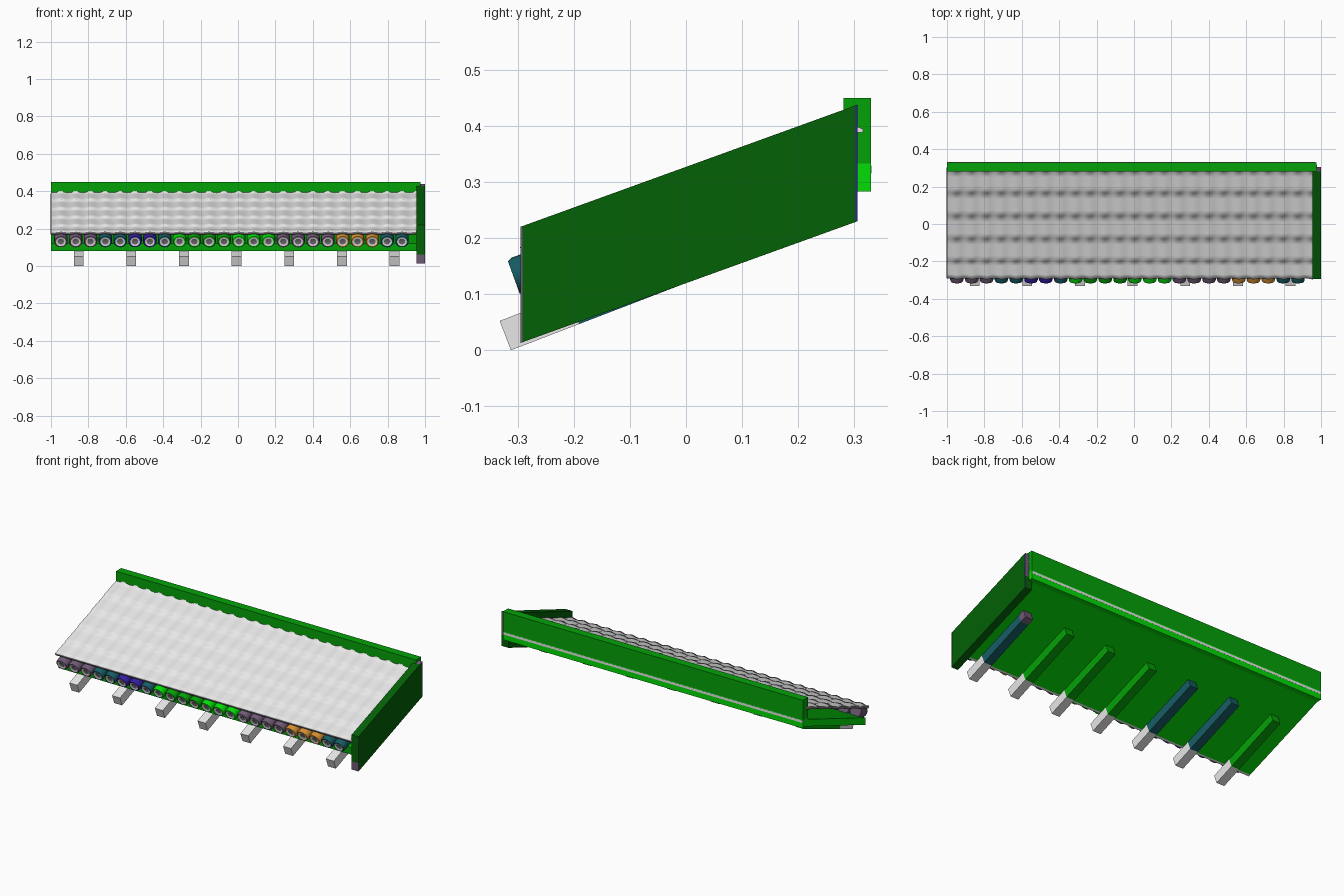
import bpy, bmesh, math
from mathutils import Vector

cube = bpy.data.objects.get("Cube")
if cube:
    bpy.data.objects.remove(cube, do_unlink=True)

PALETTE = {
    "green paint": (0.001, 0.36, 0.002),
    "dark green paint": (0.001, 0.12, 0.002),
    "bright green paint": (0.001, 0.72, 0.002),
    "light grey": (0.88, 0.88, 0.88),
    "dark grey": (0.17, 0.16, 0.17),
    "purple": (0.16, 0.10, 0.18),
    "teal": (0.008, 0.11, 0.13),
    "blue": (0.035, 0.012, 0.36),
    "orange": (0.66, 0.27, 0.03),
}
MATS = {}
for title, rgb in PALETTE.items():
    m = bpy.data.materials.new(title)
    m.use_nodes = True
    m.diffuse_color = (*rgb, 1)
    m.node_tree.nodes["Principled BSDF"].inputs["Base Color"].default_value = (*rgb, 1)
    MATS[title] = m


def pitched(degrees):
    """Directions along and square to a slope."""
    a = math.radians(degrees)
    return Vector((0, math.cos(a), math.sin(a))), Vector((0, -math.sin(a), math.cos(a)))


ALONG, UP = pitched(20)
SIDE = Vector((1, 0, 0))
PITCH = 0.0793      # spacing of the tile columns
FIRST = -0.947      # centre of the first column


def finish(name, bm, colours, rule=None):
    """Turn a bmesh into an object and colour its faces by a rule."""
    bmesh.ops.recalc_face_normals(bm, faces=bm.faces)
    if rule:
        for f in bm.faces:
            f.material_index = colours.index(rule(f.calc_center_median(), f.normal))
    mesh = bpy.data.meshes.new(name)
    bm.to_mesh(mesh)
    bm.free()
    for c in colours:
        mesh.materials.append(MATS[c])
    ob = bpy.data.objects.new(name, mesh)
    bpy.context.collection.objects.link(ob)
    return ob


def prism(name, outline, x0, x1, colours, rule=None):
    """Extrude a (y, z) outline from x0 to x1."""
    bm = bmesh.new()
    face = bm.faces.new([bm.verts.new((x0, y, z)) for y, z in outline])
    ext = bmesh.ops.extrude_face_region(bm, geom=[face])
    moved = [v for v in ext["geom"] if isinstance(v, bmesh.types.BMVert)]
    bmesh.ops.translate(bm, verts=moved, vec=(x1 - x0, 0, 0))
    return finish(name, bm, colours, rule)


def smooth(ob, angle):
    bpy.ops.object.select_all(action='DESELECT')
    ob.select_set(True)
    bpy.context.view_layer.objects.active = ob
    bpy.ops.object.shade_smooth_by_angle(angle=math.radians(angle))


# Sloped deck, brighter underneath, with a bare strip under its front edge
def deck_z(y):
    return 0.08 + 0.364 * (y + 0.258)


def deck_rule(c, n):
    if n.z < -0.5:
        return "light grey" if c.y < -0.24 else "bright green paint"
    return "bright green paint" if n.x < -0.9 else "green paint"


prism("deck", [(-0.258, deck_z(-0.258)), (-0.246, deck_z(-0.246)), (0.3, deck_z(0.3)),
               (0.29, deck_z(0.29) + 0.042), (-0.258, deck_z(-0.258) + 0.042)],
      -1, 0.956, ["green paint", "bright green paint", "light grey"], deck_rule)


# Side board with purple upper back corner and lower front corner
def side_rule(c, n):
    back = c.y > 0.28 and c.z > 0.3
    front = n.y < -0.9 and c.z < 0.06
    return "purple" if back or front else "dark green paint"


prism("side_board", [(-0.295, 0.013), (0.306, 0.23), (0.306, 0.3), (0.306, 0.438),
                     (0.282, 0.429), (-0.295, 0.22), (-0.295, 0.062)],
      0.955, 1, ["dark green paint", "purple"], side_rule)
# Worn outer edges of the side board
for end, y, z0, z1, colour in (("front", -0.295, 0.014, 0.22, "purple"),
                               ("back", 0.302, 0.231, 0.437, "blue")):
    prism(f"side_board_{end}_edge", [(y, z0), (y + 0.004, z0 + 0.001), (y + 0.004, z1), (y, z1 - 0.001)],
          0.998, 1.0005, [colour])

# Ridge board with a pale strip on the back and a brighter lower part
for part, z0, z1, colour in (("upper", 0.333, 0.45, "green paint"),
                             ("lower", 0.283, 0.333, "bright green paint")):
    prism(f"ridge_board_{part}", [(0.281, z0), (0.33, z0), (0.33, z1), (0.281, z1)],
          -1, 0.975, [colour])
prism("ridge_strip", [(0.328, 0.315), (0.3306, 0.315), (0.3306, 0.329), (0.328, 0.329)],
      -1, 0.97, ["light grey"])
prism("ridge_end_chip", [(0.304, 0.388), (0.315, 0.388), (0.316, 0.394), (0.304, 0.399)],
      0.97, 0.978, ["light grey"])

# Rafters under the deck, bare at the eave and painted behind
tail = Vector((0, -0.312, 0.0))
run, rise = pitched(21)
shaft_colours = ["green paint", "teal", "teal", "green paint", "green paint", "green paint", "teal"]
tip_colours = ["green paint", "teal", "teal", "green paint", "green paint", "green paint", "purple"]
for i, (colour, tip) in enumerate(zip(shaft_colours, tip_colours)):
    x = -0.852 + i * 0.2815
    for part, a, b, c in (("tail", 0, 0.13, "light grey"), ("shaft", 0.13, 0.45, colour),
                          ("tip", 0.45, 0.49, tip)):
        pts = [tail + run * a, tail + run * b,
               tail + run * b + rise * 0.056, tail + run * a + rise * 0.056]
        prism(f"rafter_{part}_{i + 1}", [(p.y, p.z) for p in pts], x - 0.026, x + 0.026, [c])

# Rolling tile sheet in overlapping courses
bm = bmesh.new()
edges = [-0.293, -0.2, -0.08, 0.042, 0.165, 0.28, 0.3]
columns = 24 * 8
rows = []
for n, (y0, y1) in enumerate(zip(edges, edges[1:])):
    for k in range(5):
        f = k / 4
        y = y0 + (y1 - y0) * f + (0.003 if k == 0 and n else 0)
        base = 0.178 + 0.377 * (y + 0.29) + 0.005 * (1 - f)
        row = []
        for j in range(columns + 1):
            x = -1 + 1.956 * j / columns
            wave = math.cos(2 * math.pi * (x - FIRST) / PITCH)
            row.append(bm.verts.new((x, y - 0.003 * wave * (1 - f), base + 0.002 * wave)))
        rows.append(row)
for r0, r1 in zip(rows, rows[1:]):
    for j in range(columns):
        bm.faces.new((r0[j], r0[j + 1], r1[j + 1], r1[j]))
tiles = finish("roof_tiles", bm, ["light grey", "dark grey"])
if tiles.data.polygons[0].normal.z < 0:
    tiles.data.flip_normals()
smooth(tiles, 80)
thick = tiles.modifiers.new("thickness", 'SOLIDIFY')
thick.thickness = 0.014
thick.offset = -1
thick.material_offset_rim = 1

# Round eave caps with a pale ring and dark centre, one per tile column
cap_colours = (["purple"] * 3 + ["teal"] * 2 + ["blue"] * 2 + ["teal", "bright green paint"]
               + ["green paint"] * 3 + ["bright green paint"] * 3 + ["purple"] * 4
               + ["orange"] * 3 + ["teal"] * 2)
profile = [(0.036, 0.07), (0.036, 0.008), (0.032, 0), (0.026, 0), (0.017, 0.003), (0.001, 0.005)]
SEG = 20
for i, colour in enumerate(cap_colours):
    centre = Vector((FIRST + i * PITCH, -0.307, 0.13))
    bm = bmesh.new()
    rings = []
    for r, d in profile:
        rings.append([bm.verts.new(centre + ALONG * d
                                   + SIDE * (r * math.cos(2 * math.pi * s / SEG))
                                   + UP * (0.95 * r * math.sin(2 * math.pi * s / SEG)))
                      for s in range(SEG)])
    for k, (a, b) in enumerate(zip(rings, rings[1:])):
        for s in range(SEG):
            f = bm.faces.new((a[s], a[(s + 1) % SEG], b[(s + 1) % SEG], b[s]))
            f.material_index = max(0, k - 2)
    bm.faces.new(rings[0])
    bm.faces.new(rings[-1]).material_index = 2
    smooth(finish(f"eave_cap_{i + 1}", bm, [colour, "light grey", "dark grey"]), 35)
